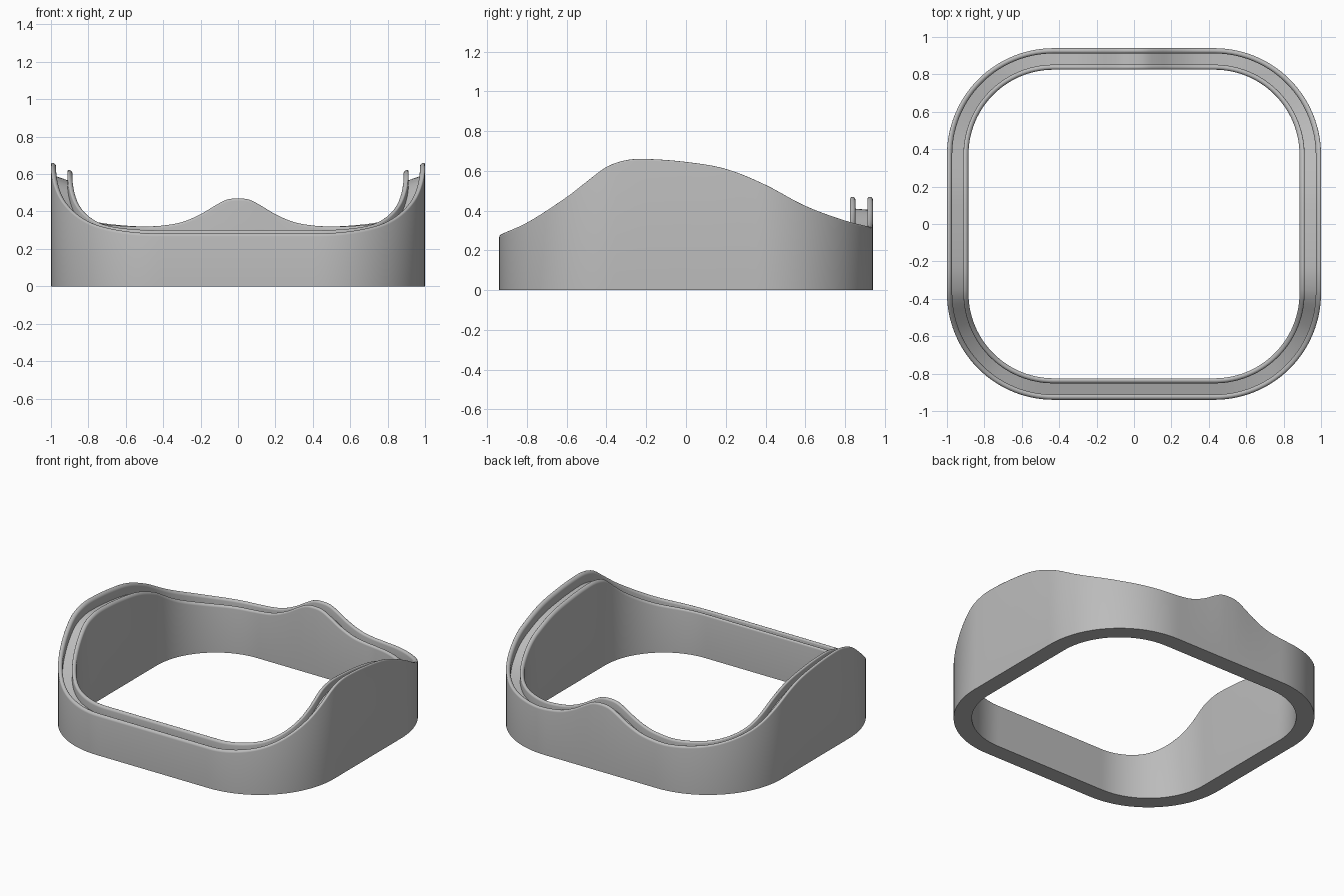
import bpy, bmesh, math

if "Cube" in bpy.data.objects:
    bpy.data.objects.remove(bpy.data.objects["Cube"], do_unlink=True)

CX, CY, RADIUS, WALL = 0.43, 0.37, 0.57, 0.115

# Rim height along the depth, and the raised bump in the middle of the back
SIDE = [(-0.94, 0.28), (-0.8, 0.345), (-0.6, 0.475), (-0.5, 0.552), (-0.4, 0.625),
        (-0.3, 0.659), (-0.2, 0.665), (0, 0.65), (0.2, 0.615), (0.4, 0.535),
        (0.6, 0.43), (0.8, 0.355), (0.94, 0.318)]
BUMP = [(0, 0.152), (0.06, 0.145), (0.12, 0.115), (0.2, 0.067),
        (0.3, 0.025), (0.4, 0.007), (0.5, 0)]


def smooth_curve(points, t):
    """Smooth interpolation through a list of points."""
    last = len(points) - 1
    t = min(max(t, points[0][0]), points[last][0])
    i = next(k for k in range(last) if t <= points[k + 1][0])

    def slope(k):
        a, b = points[max(k - 1, 0)], points[min(k + 1, last)]
        return (b[1] - a[1]) / (b[0] - a[0])
    (x0, y0), (x1, y1) = points[i], points[i + 1]
    w = x1 - x0
    s = (t - x0) / w
    m0 = 0 if (points is BUMP and i == 0) else slope(i) * w
    m1 = slope(i + 1) * w
    return ((2*s**3 - 3*s*s + 1) * y0 + (s**3 - 2*s*s + s) * m0
            + (3*s*s - 2*s**3) * y1 + (s**3 - s*s) * m1)


def stations():
    """Outer outline points with outward normals, counter-clockwise."""
    corners = [(CX, CY), (-CX, CY), (-CX, -CY), (CX, -CY)]
    arc, straight = 28, 44
    for q, (cx, cy) in enumerate(corners):
        for k in range(arc + 1):
            a = (q + k / arc) * math.pi / 2
            n = (math.cos(a), math.sin(a))
            yield cx + RADIUS * n[0], cy + RADIUS * n[1], n
        end = (cx + RADIUS * n[0], cy + RADIUS * n[1])
        nx, ny = corners[(q + 1) % 4]
        start = (nx + RADIUS * n[0], ny + RADIUS * n[1])
        for k in range(1, straight):
            f = k / straight
            yield end[0] + (start[0] - end[0]) * f, end[1] + (start[1] - end[1]) * f, n


def lip(start, width):
    """Rounded lip top: inset from the outer wall and drop from the rim."""
    r = width / 2
    return [(start + r - r * math.cos(a), r * math.sin(a) - r)
            for a in (math.pi * k / 8 for k in range(9))]


# Wall section: outer lip, groove floor, inner lip
outer_lip, inner_lip = lip(0, 0.028), lip(WALL - 0.027, 0.027)
section = outer_lip + [(0.028, -0.065), (WALL - 0.027, -0.06)] + inner_lip

bm = bmesh.new()
rings = []
for x, y, (nx, ny) in stations():
    outer = smooth_curve(SIDE, y)
    if ny > 0.99:
        outer += smooth_curve(BUMP, abs(x))
    inner = outer - 0.05 * nx * nx + (0.022 * ny * ny if ny < 0 else 0)
    ring = [bm.verts.new((x, y, 0))]
    for inset, drop in section:
        z = outer + (inner - outer) * inset / WALL + drop
        ring.append(bm.verts.new((x - nx * inset, y - ny * inset, z)))
    ring.append(bm.verts.new((x - nx * WALL, y - ny * WALL, 0)))
    rings.append(ring)
for i, ring in enumerate(rings):
    following = rings[(i + 1) % len(rings)]
    for j in range(len(ring)):
        k = (j + 1) % len(ring)
        bm.faces.new((ring[j], following[j], following[k], ring[k]))
bmesh.ops.recalc_face_normals(bm, faces=bm.faces)

mesh = bpy.data.meshes.new("grooved_rim_band")
bm.to_mesh(mesh)
bm.free()
band = bpy.data.objects.new("grooved_rim_band", mesh)
bpy.context.collection.objects.link(band)

# Plain grey finish
grey = bpy.data.materials.new("plain_grey")
grey.use_nodes = True
colour = (0.5, 0.5, 0.5, 1)
grey.diffuse_color = colour
grey.node_tree.nodes["Principled BSDF"].inputs["Base Color"].default_value = colour
mesh.materials.append(grey)

bpy.ops.object.select_all(action="DESELECT")
band.select_set(True)
bpy.context.view_layer.objects.active = band
bpy.ops.object.shade_smooth_by_angle(angle=math.radians(35))
